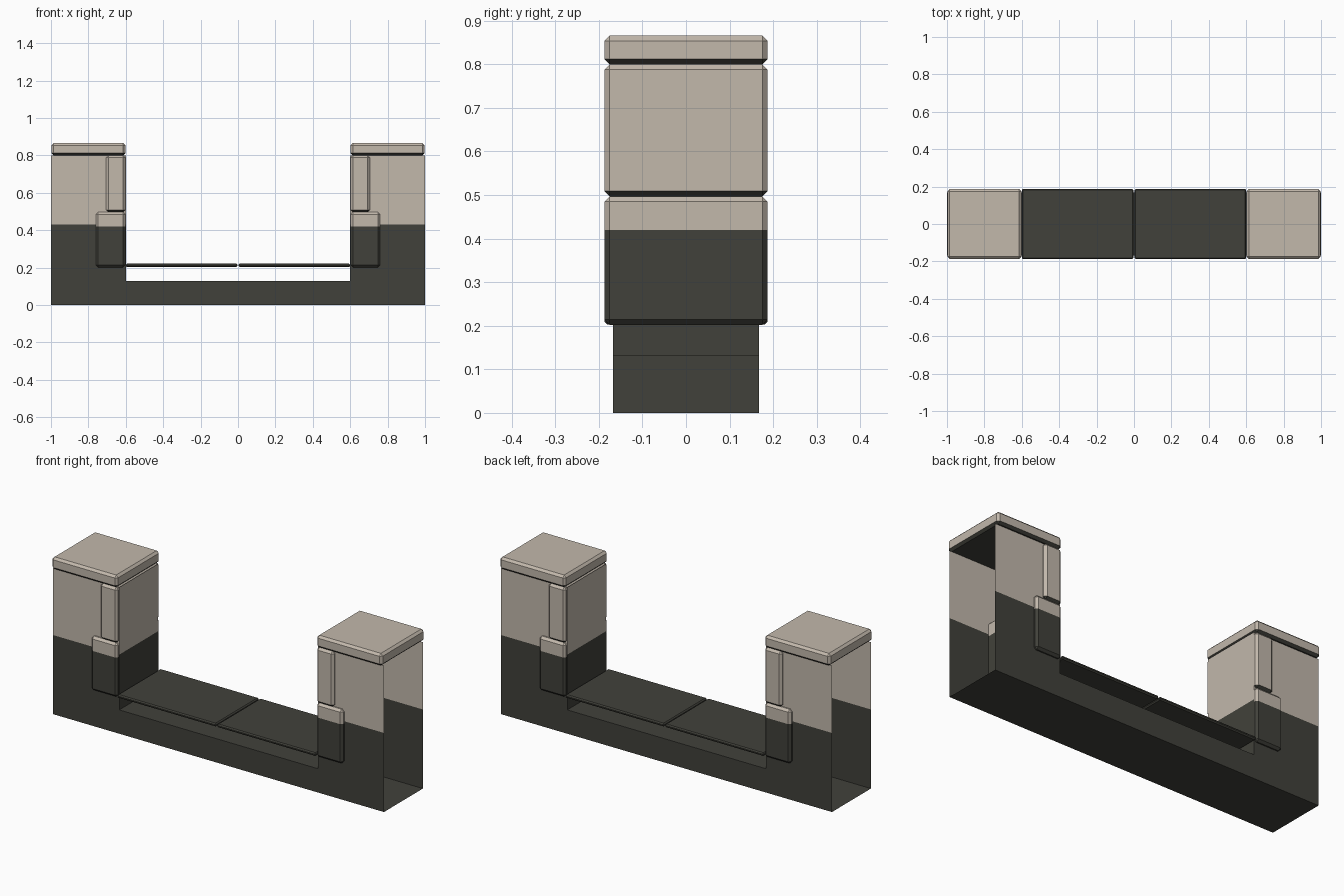
import bpy, bmesh
from mathutils import Vector

if "Cube" in bpy.data.objects:
    bpy.data.objects.remove(bpy.data.objects["Cube"])


def material(name, rgb):
    m = bpy.data.materials.new(name)
    m.diffuse_color = (*rgb, 1.0)
    m.use_nodes = True
    m.node_tree.nodes["Principled BSDF"].inputs["Base Color"].default_value = m.diffuse_color
    return m


LIGHT = material("pale_stone", (0.54, 0.48, 0.41))
DARK = material("dark_stone", (0.053, 0.053, 0.043))

HALF_DEPTH = 0.168      # body half depth
TRIM_DEPTH = 0.187      # protruding stones half depth


def finish(name, bm, split):
    """Turn a bmesh into an object: dark below the split height and on undersides."""
    geom = bm.verts[:] + bm.edges[:] + bm.faces[:]
    bmesh.ops.bisect_plane(bm, geom=geom, dist=1e-5,
                           plane_co=(0, 0, split), plane_no=(0, 0, 1))
    bm.normal_update()
    for f in bm.faces:
        low = f.calc_center_median().z < split
        f.material_index = 1 if low or f.normal.z < -0.3 else 0
    me = bpy.data.meshes.new(name)
    bm.to_mesh(me)
    bm.free()
    me.materials.append(LIGHT)
    me.materials.append(DARK)
    ob = bpy.data.objects.new(name, me)
    bpy.context.collection.objects.link(ob)
    return ob


def stone(name, x0, x1, z0, z1, bevel, split):
    """Box with chamfered edges."""
    bm = bmesh.new()
    bmesh.ops.create_cube(bm, size=1)
    size = Vector((x1 - x0, 2 * TRIM_DEPTH, z1 - z0))
    centre = Vector(((x0 + x1) / 2, 0, (z0 + z1) / 2))
    for v in bm.verts:
        v.co = v.co * size + centre
    bmesh.ops.bevel(bm, geom=bm.edges[:], offset=bevel, segments=1,
                    profile=0.5, affect='EDGES')
    return finish(name, bm, split)


def quad(bm, *pts):
    bm.faces.new([bm.verts.new(p) for p in pts])


# wall body: U-shaped shell, open at both ends
bm = bmesh.new()
panels = [(-0.6, 0.6, 0, 0.13)]
for x0, x1 in ((-1, -0.6), (0.6, 1)):
    panels += [(x0, x1, 0, 0.13), (x0, x1, 0.13, 0.8)]
for y in (-HALF_DEPTH, HALF_DEPTH):
    for x0, x1, z0, z1 in panels:
        quad(bm, (x0, y, z0), (x1, y, z0), (x1, y, z1), (x0, y, z1))
# floor, ledge and inner pillar sides
strips = [((-1, 0), (-0.6, 0)), ((-0.6, 0), (0.6, 0)), ((0.6, 0), (1, 0)),
          ((0.6, 0.8), (0.6, 0.13)), ((0.6, 0.13), (-0.6, 0.13)),
          ((-0.6, 0.13), (-0.6, 0.8))]
for (xa, za), (xb, zb) in strips:
    quad(bm, (xa, HALF_DEPTH, za), (xb, HALF_DEPTH, zb),
         (xb, -HALF_DEPTH, zb), (xa, -HALF_DEPTH, za))
bmesh.ops.remove_doubles(bm, verts=bm.verts[:], dist=1e-4)
bmesh.ops.recalc_face_normals(bm, faces=bm.faces[:])
finish("wall_body", bm, 0.432)

# partition closing the hollow base
bm = bmesh.new()
quad(bm, (0, -HALF_DEPTH, 0), (0, HALF_DEPTH, 0),
     (0, HALF_DEPTH, 0.13), (0, -HALF_DEPTH, 0.13))
finish("base_partition", bm, 0.432)

# trim stones on each side
for side, s in (("left", -1), ("right", 1)):
    def pair(name, a, b, z0, z1, bevel, split):
        x0, x1 = sorted((s * a, s * b))
        stone(f"{side}_{name}", x0, x1, z0, z1, bevel, split)

    pair("cap", 0.602, 0.998, 0.80, 0.866, 0.012, 0.43)
    pair("upper_quoin", 0.602, 0.705, 0.497, 0.80, 0.012, 0.42)
    pair("lower_quoin", 0.602, 0.76, 0.202, 0.497, 0.012, 0.42)
    pair("sill_slab", 0.003, 0.600, 0.203, 0.221, 0.006, 0.43)
